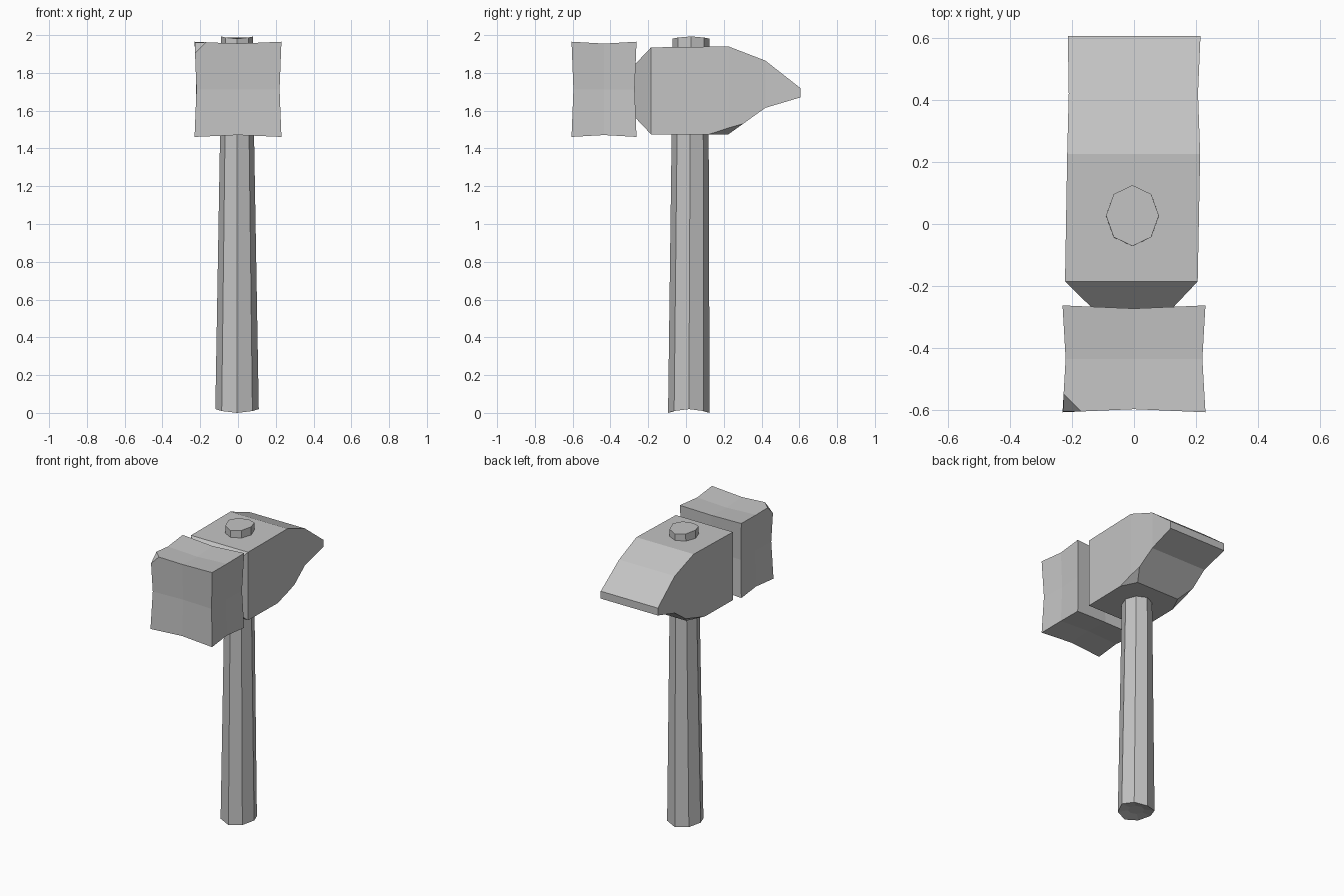
import bpy
import bmesh
from math import cos, sin, pi
from mathutils import Vector

cube = bpy.data.objects.get("Cube")
if cube:
    bpy.data.objects.remove(cube, do_unlink=True)

GREY = (0.55, 0.55, 0.55, 1)
mat = bpy.data.materials.new("plain grey")
mat.use_nodes = True
mat.diffuse_color = GREY
mat.node_tree.nodes["Principled BSDF"].inputs["Base Color"].default_value = GREY


def finish(bm, name):
    bmesh.ops.recalc_face_normals(bm, faces=bm.faces)
    mesh = bpy.data.meshes.new(name)
    bm.to_mesh(mesh)
    bm.free()
    mesh.materials.append(mat)
    obj = bpy.data.objects.new(name, mesh)
    bpy.context.collection.objects.link(obj)
    return obj


def loft(rings):
    """Join rings of points with quads and close both ends."""
    bm = bmesh.new()
    loops = [[bm.verts.new(p) for p in ring] for ring in rings]
    n = len(loops[0])
    for a, b in zip(loops, loops[1:]):
        for i in range(n):
            j = (i + 1) % n
            bm.faces.new((a[i], a[j], b[j], b[i]))
    bm.faces.new(loops[0])
    bm.faces.new(loops[-1])
    return bm


def chip(bm, point, outward):
    """Slice a corner off and cap the cut."""
    geom = bm.verts[:] + bm.edges[:] + bm.faces[:]
    cut = bmesh.ops.bisect_plane(bm, geom=geom, plane_co=point,
                                 plane_no=Vector(outward).normalized(), clear_outer=True)
    edges = [e for e in cut["geom_cut"] if isinstance(e, bmesh.types.BMEdge)]
    bmesh.ops.holes_fill(bm, edges=edges)


def octagon(rx, ry, cy, z, lean=0.0):
    angles = [i * pi / 4 for i in range(8)]
    return [(-0.005 + rx * cos(a), cy + ry * sin(a), z + lean * cos(2 * a)) for a in angles]


# Handle: eight sided, tapering up through the head, hollowed at the foot
handle = loft([octagon(0.05, 0.05, 0.015, 0.02),
               octagon(0.115, 0.11, 0.015, 0.01, 0.01),
               octagon(0.09, 0.098, 0.022, 1.47),
               octagon(0.085, 0.098, 0.027, 1.987, 0.006)])
finish(handle, "handle")


# Head body: narrow neck, square middle, then a downturned wedge
def section(y, right, left, low, high):
    return [(right, y, low), (left, y, low), (left, y, high), (right, y, high)]


head = loft([section(-0.275, -0.13, 0.12, 1.57, 1.84),
             section(-0.185, -0.222, 0.205, 1.475, 1.935),
             section(0.225, -0.215, 0.213, 1.475, 1.94),
             section(0.42, -0.21, 0.206, 1.615, 1.865),
             section(0.605, -0.213, 0.214, 1.67, 1.72)])
bmesh.ops.triangulate(head, faces=[f for f in head.faces if abs(f.normal.x) < 0.5 and f.calc_center_median().y > 0.3])
for side in (-1, 1):
    chip(head, (side * 0.2, 0.24, 1.505), (side * 0.5, 0.25, -0.8))
finish(head, "head_wedge")

# Striking block: box with slightly hollow faces and one broken corner
block = bmesh.new()
bmesh.ops.create_cube(block, size=2)
bmesh.ops.subdivide_edges(block, edges=block.edges[:], cuts=1, use_grid_fill=True)
half = Vector((0.23, 0.172, 0.252))
for v in block.verts:
    middles = sum(abs(c) < 0.1 for c in v.co)
    pull = Vector([0.01 * middles * c for c in v.co])
    v.co = Vector([c * h for c, h in zip(v.co, half)]) - pull
    v.co += Vector((0, -0.434, 1.713))
chip(block, (-0.23, -0.54, 1.965), (-1, -1, 1))
finish(block, "striking_block")
